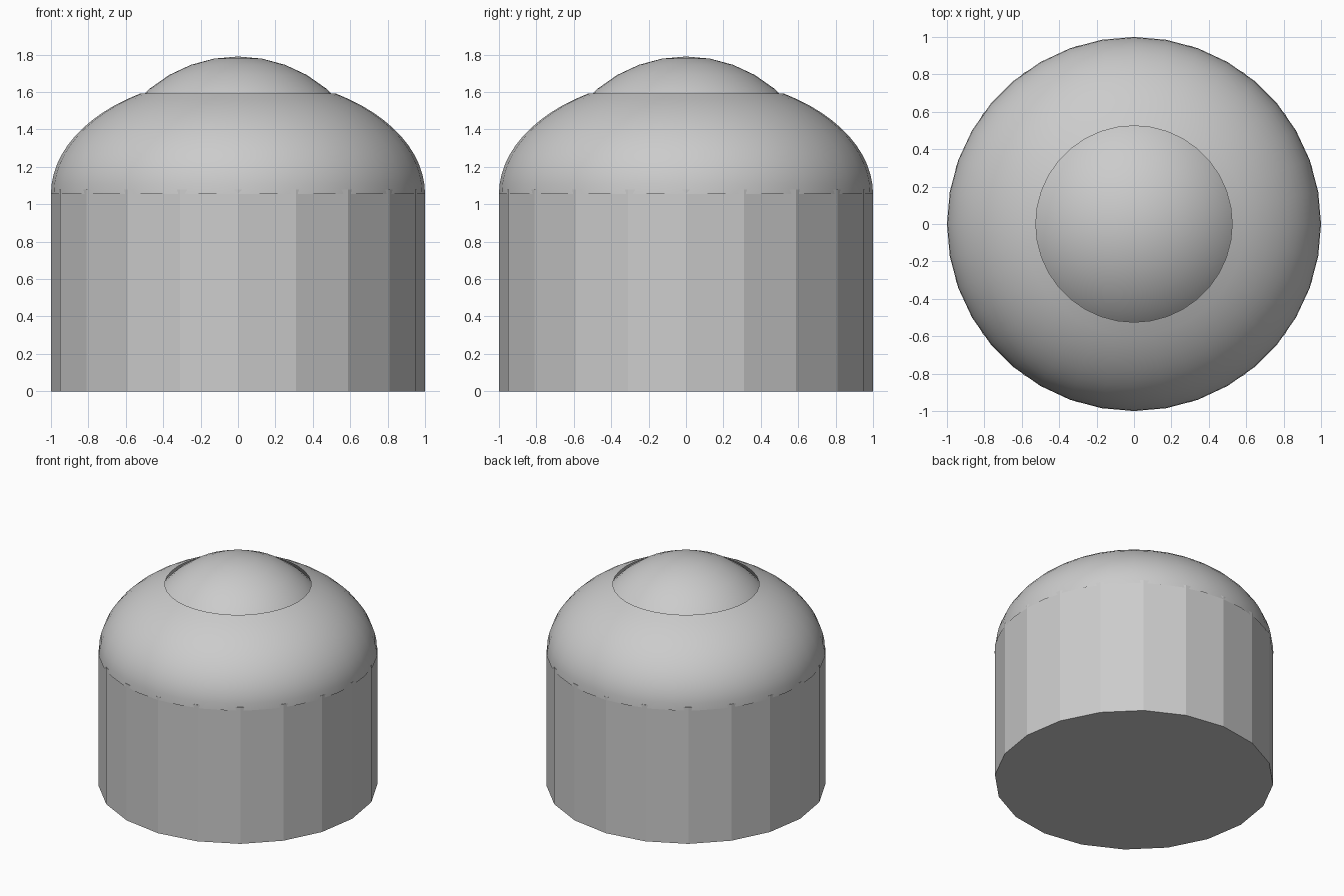
import bpy, bmesh
from math import sin, cos, pi, radians, asin

if "Cube" in bpy.data.objects:
    bpy.data.objects.remove(bpy.data.objects["Cube"], do_unlink=True)

grey = bpy.data.materials.new("plain grey")
grey.use_nodes = True
grey.diffuse_color = (0.6, 0.6, 0.6, 1)
grey.node_tree.nodes["Principled BSDF"].inputs["Base Color"].default_value = (0.6, 0.6, 0.6, 1)


def lathe(name, profile, sides, smooth):
    """Revolve (radius, height) points; a zero radius closes with a point."""
    bm = bmesh.new()
    rings = []
    for r, z in profile:
        if r < 1e-4:
            rings.append([bm.verts.new((0, 0, z))] * sides)
        else:
            rings.append([bm.verts.new((r * cos(2 * pi * i / sides), r * sin(2 * pi * i / sides), z))
                          for i in range(sides)])
    for low, high in zip(rings, rings[1:]):
        for i in range(sides):
            j = (i + 1) % sides
            corners = list(dict.fromkeys((low[i], low[j], high[j], high[i])))
            bm.faces.new(corners).smooth = smooth
    mesh = bpy.data.meshes.new(name)
    bm.to_mesh(mesh)
    bm.free()
    mesh.materials.append(grey)
    obj = bpy.data.objects.new(name, mesh)
    bpy.context.collection.objects.link(obj)
    return obj


# Faceted drum with closed ends
lathe("drum_body", [(0, 0), (1, 0), (1, 1.08), (0, 1.08)], 20, False)

# Smooth flattened dome, open at the top
centre, dome_height, rim = 1.055, 0.63, 0.525
end = pi / 2 - asin(rim)
steps = 12
lathe("dome_shell",
      [(cos(end * k / steps), centre + dome_height * sin(end * k / steps)) for k in range(steps + 1)],
      36, True)

# Inner ball whose crown shows through the dome opening
ball = 0.735
lathe("inner_ball",
      [(ball * sin(radians(a)), centre + ball * cos(radians(a))) for a in range(90, -1, -10)],
      36, True)
